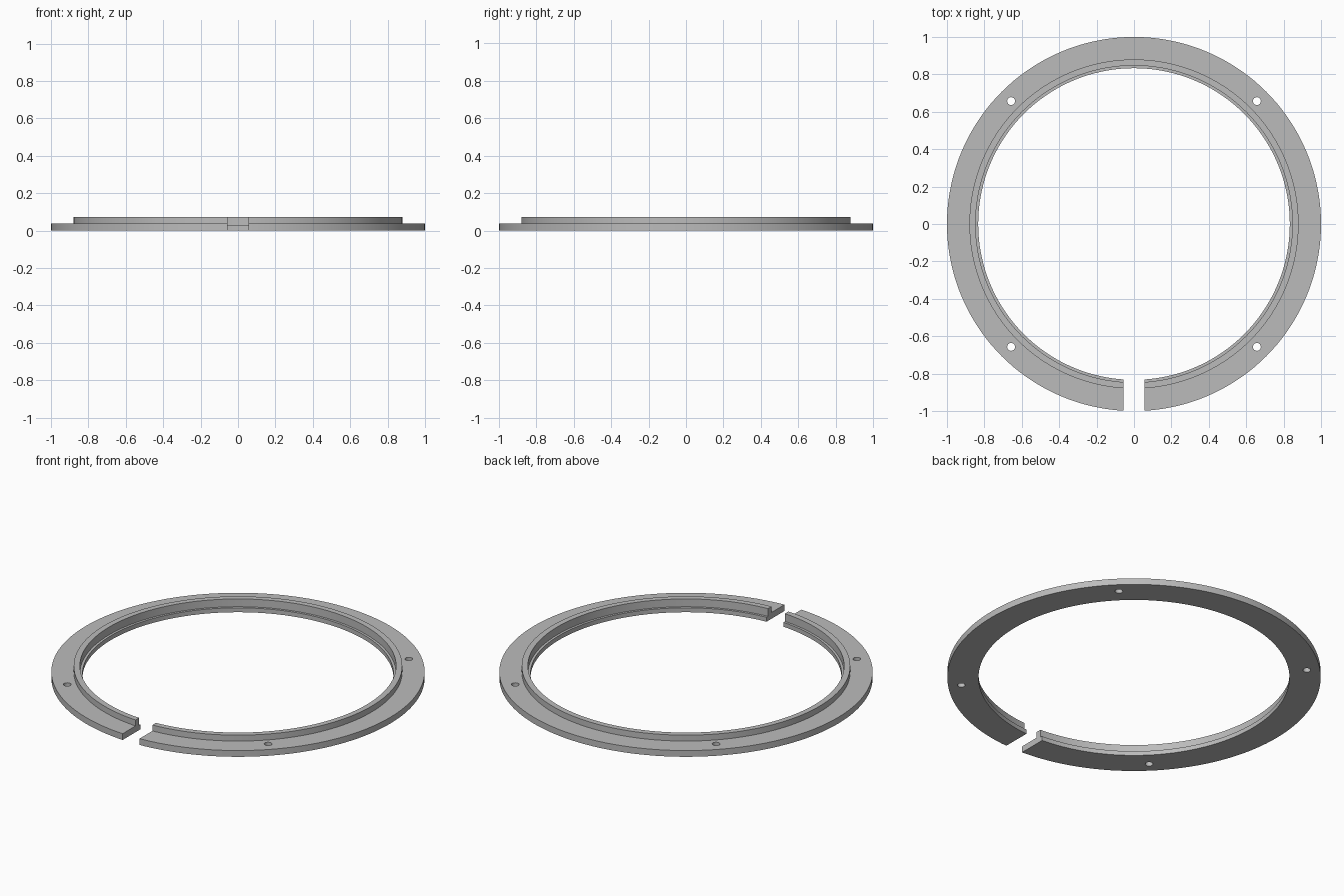
import bpy, bmesh, math
from mathutils import Matrix, Vector

if "Cube" in bpy.data.objects:
    bpy.data.objects.remove(bpy.data.objects["Cube"], do_unlink=True)

SEGMENTS = 144
GAP_HALF = 0.055
HOLE_RADIUS = 0.021
HOLE_OFFSET = 0.657

# Radius and height of the stepped cross-section
PROFILE = [(0.833, 0), (1, 0), (1, 0.037), (0.88, 0.037),
           (0.88, 0.072), (0.847, 0.072), (0.847, 0.026), (0.833, 0.026)]


def make_object(name, bm):
    bmesh.ops.recalc_face_normals(bm, faces=bm.faces)
    mesh = bpy.data.meshes.new(name)
    bm.to_mesh(mesh)
    bm.free()
    obj = bpy.data.objects.new(name, mesh)
    bpy.context.collection.objects.link(obj)
    return obj


# Flanged ring turned from the profile
bm = bmesh.new()
rings = []
for i in range(SEGMENTS):
    a = math.tau * i / SEGMENTS
    rings.append([bm.verts.new((r * math.cos(a), r * math.sin(a), z)) for r, z in PROFILE])
for i, ring in enumerate(rings):
    after = rings[(i + 1) % SEGMENTS]
    for j in range(len(PROFILE)):
        k = (j + 1) % len(PROFILE)
        bm.faces.new((ring[j], after[j], after[k], ring[k]))
flange_ring = make_object("flange_ring", bm)

# Cutter for the front gap and the four screw holes
bm = bmesh.new()
bmesh.ops.create_cube(bm, size=1, matrix=Matrix.Translation((0, -0.9, 0.03))
                      @ Matrix.Diagonal((2 * GAP_HALF, 0.4, 0.3, 1)))
for sx in (-1, 1):
    for sy in (-1, 1):
        spot = Vector((sx * HOLE_OFFSET, sy * HOLE_OFFSET, 0.02))
        bmesh.ops.create_cone(bm, cap_ends=True, segments=24, radius1=HOLE_RADIUS,
                              radius2=HOLE_RADIUS, depth=0.2,
                              matrix=Matrix.Translation(spot))
cutter = make_object("gap_and_hole_cutter", bm)
cutter.hide_render = True

# Cut the ring, then drop the cutter
bpy.ops.object.select_all(action="DESELECT")
bpy.context.view_layer.objects.active = flange_ring
flange_ring.select_set(True)
cut = flange_ring.modifiers.new("cuts", "BOOLEAN")
cut.operation = "DIFFERENCE"
cut.solver = "EXACT"
cut.object = cutter
bpy.ops.object.modifier_apply(modifier=cut.name)
bpy.data.objects.remove(cutter, do_unlink=True)

# Plain grey finish
grey = bpy.data.materials.new("plain grey")
grey.use_nodes = True
colour = (0.5, 0.5, 0.5, 1)
grey.diffuse_color = colour
grey.node_tree.nodes["Principled BSDF"].inputs["Base Color"].default_value = colour
flange_ring.data.materials.clear()
flange_ring.data.materials.append(grey)
for face in flange_ring.data.polygons:
    face.material_index = 0
bpy.ops.object.shade_smooth_by_angle(angle=math.radians(30))
